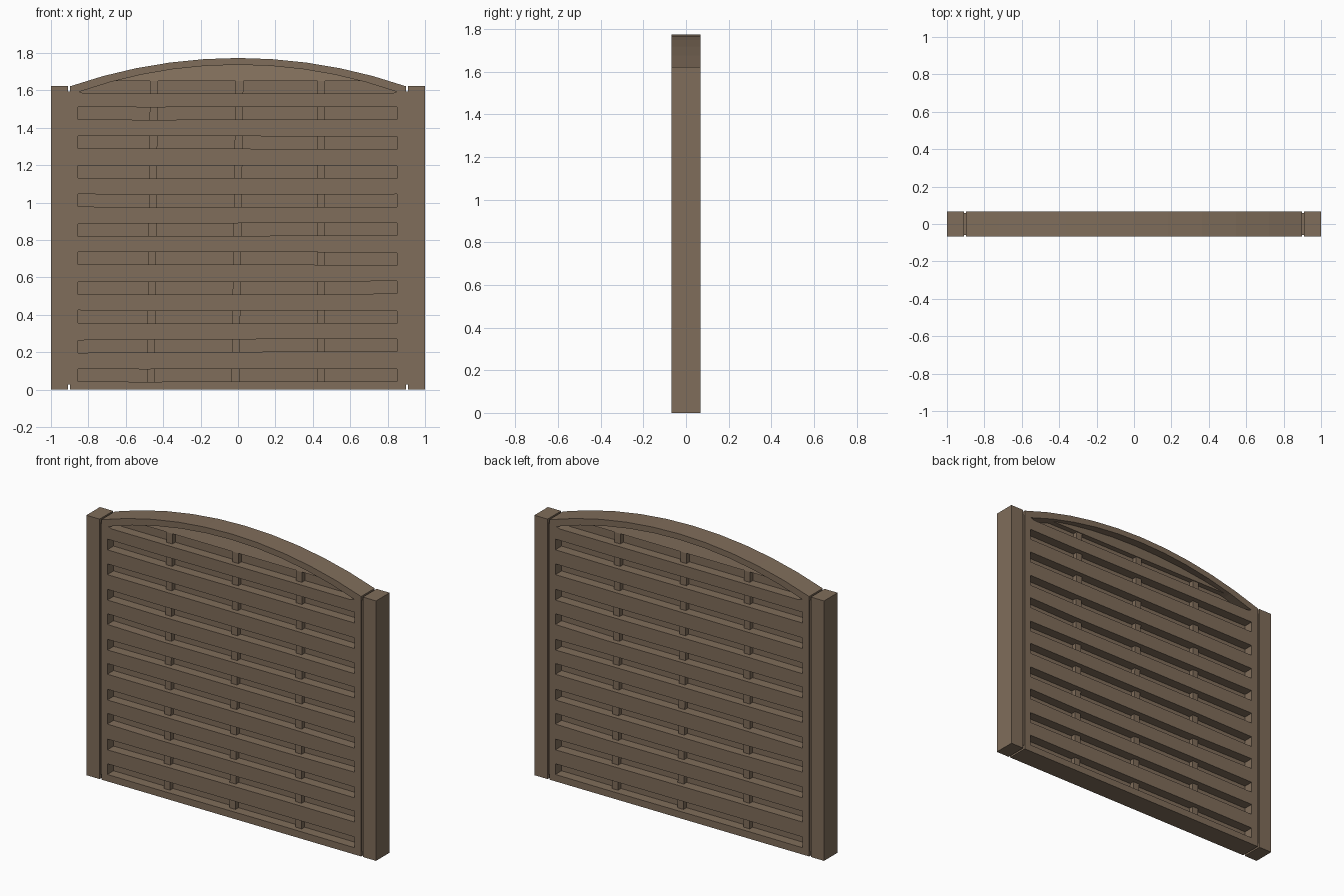
import bpy, bmesh, math, random

if "Cube" in bpy.data.objects:
    bpy.data.objects.remove(bpy.data.objects["Cube"])

random.seed(4)
HALF = 0.067      # half depth of the fence
SHEET = 0.006     # half thickness of the centre sheet


def material(name, rgb):
    m = bpy.data.materials.new(name)
    m.diffuse_color = (*rgb, 1)
    m.use_nodes = True
    m.node_tree.nodes["Principled BSDF"].inputs["Base Color"].default_value = m.diffuse_color
    return m


WOOD = material("brown_wood", (0.215, 0.153, 0.103))


def prism(name, pts, y0, y1):
    """Extrude an (x, z) outline from y0 to y1."""
    bm = bmesh.new()
    face = bm.faces.new([bm.verts.new((x, y0, z)) for x, z in pts])
    ext = bmesh.ops.extrude_face_region(bm, geom=[face])["geom"]
    for v in ext:
        if isinstance(v, bmesh.types.BMVert):
            v.co.y = y1
    bmesh.ops.recalc_face_normals(bm, faces=bm.faces)
    me = bpy.data.meshes.new(name)
    bm.to_mesh(me)
    bm.free()
    ob = bpy.data.objects.new(name, me)
    bpy.context.collection.objects.link(ob)
    me.materials.append(WOOD)
    return ob


def box(name, x0, x1, z0, z1, d):
    return prism(name, [(x0, z0), (x1, z0), (x1, z1), (x0, z1)], -d, d)


def arc(half, edge_z, top_z, n=10):
    """Shallow circular arc from right to left."""
    s = top_z - edge_z
    r = (half * half + s * s) / (2 * s)
    a = math.asin(half / r)
    return [(r * math.sin(a - 2 * a * i / n),
             top_z - r + r * math.cos(a - 2 * a * i / n)) for i in range(n + 1)]


def turn(ob):
    """Half turn about z, for the back side."""
    ob.rotation_euler.z = math.pi
    return ob


# Arched panel
panel = prism("arched_panel", [(-0.897, 0), (0.897, 0)] + arc(0.897, 1.622, 1.773),
              -HALF, HALF)

# Slots between slats, slightly uneven, cut from both sides
inner = arc(0.85, 1.592, 1.737)
outlines = [[(-0.82, 1.583), (0.82, 1.583)] + inner]
for i in range(10):
    z = 0.045 + 0.1552 * i
    xs = (-0.855, -0.5, 0.35, 0.85)
    jit = [random.uniform(-0.004, 0.004) for _ in xs]
    outlines.append([(x, z + j) for x, j in zip(xs, jit)] +
                    [(x, z + 0.067 + j) for x, j in zip(xs[::-1], jit[::-1])])
for pts in outlines:
    for back in (False, True):
        cutter = prism("slot_cutter", pts, -0.1, -SHEET)
        if back:
            turn(cutter)
        cutter.hide_render = True
        mod = panel.modifiers.new("slot", 'BOOLEAN')
        mod.operation = 'DIFFERENCE'
        mod.solver = 'EXACT'
        mod.object = cutter
bpy.context.view_layer.update()
dg = bpy.context.evaluated_depsgraph_get()
cut = bpy.data.meshes.new_from_object(panel.evaluated_get(dg))
panel.modifiers.clear()
panel.data = cut
for ob in [o for o in bpy.data.objects if o.name.startswith("slot_cutter")]:
    bpy.data.objects.remove(ob)

# Upright battens behind the slats, and the top slat under the arch
lens = [(x, z) for x, z in inner if z > 1.655]
for side in ("front", "back"):
    parts = []
    for xb, xt in ((-0.466, -0.449), (-0.014, 0.008), (0.443, 0.445)):
        w = 0.021
        parts.append(prism(side + "_batten",
                           [(xb - w, 0.02), (xb + w, 0.02), (xt + w, 1.66), (xt - w, 1.66)],
                           -0.035, 0))
    top = prism(side + "_top_slat", [(-0.69, 1.65), (0.69, 1.65)] + lens, -0.04, 0)
    for v in top.data.vertices:      # lean the slat back towards the arch
        if v.co.y < -0.01:
            v.co.y += 0.3 * (v.co.z - 1.65)
    parts.append(top)
    if side == "back":
        for p in parts:
            turn(p)

# Posts and the recessed joints beside them
for s, n in ((-1, "left"), (1, "right")):
    box(n + "_post", *sorted((s * 0.909, s * 1.0)), 0, 1.622, HALF)
    box(n + "_joint", *sorted((s * 0.89, s * 0.915)), 0.028, 1.595, 0.06)
